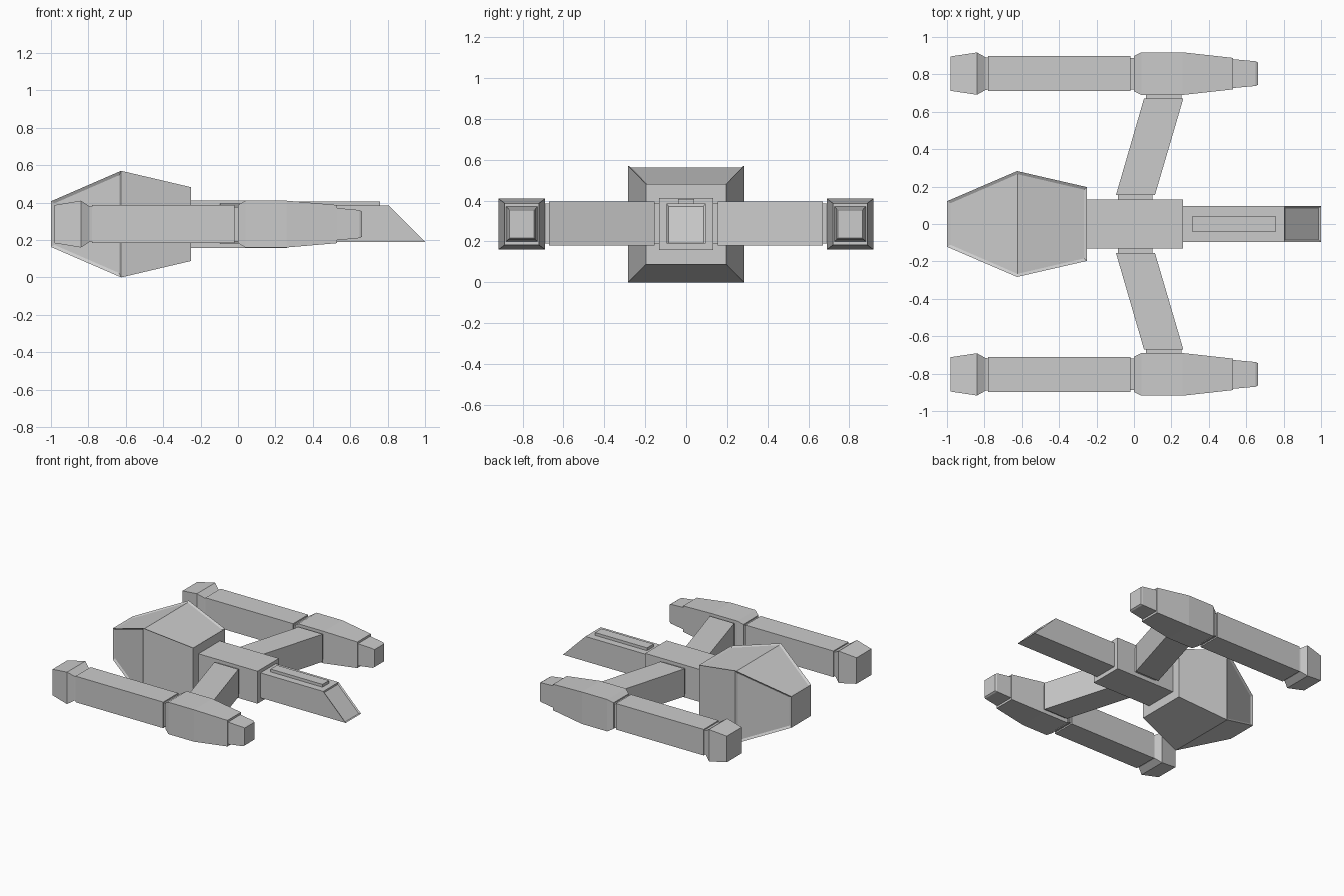
import bpy, bmesh
from mathutils import Vector

if "Cube" in bpy.data.objects:
    bpy.data.objects.remove(bpy.data.objects["Cube"])


def finish(name, bm):
    bmesh.ops.recalc_face_normals(bm, faces=bm.faces)
    mesh = bpy.data.meshes.new(name)
    bm.to_mesh(mesh)
    bm.free()
    ob = bpy.data.objects.new(name, mesh)
    bpy.context.collection.objects.link(ob)
    return ob


def loft(rings):
    """Skin a list of four-point rings and cap both ends."""
    bm = bmesh.new()
    vs = [[bm.verts.new(p) for p in r] for r in rings]
    for a, b in zip(vs, vs[1:]):
        for i in range(4):
            j = (i + 1) % 4
            bm.faces.new((a[i], a[j], b[j], b[i]))
    bm.faces.new(vs[0])
    bm.faces.new(vs[-1])
    bmesh.ops.recalc_face_normals(bm, faces=bm.faces)
    bm.normal_update()
    return bm


def x_loft(stations, y=0, z=0.285):
    """Rectangular sections along x: (x, half width, half height)."""
    return loft([[(x, y + sy * hy, z + sz * hz)
                  for sy, sz in ((-1, -1), (1, -1), (1, 1), (-1, 1))]
                 for x, hy, hz in stations])


def recess(bm, test, thickness=0.016, depth=0.01):
    faces = [f for f in bm.faces if test(f)]
    bmesh.ops.inset_region(bm, faces=faces, thickness=thickness, depth=-depth,
                           use_even_offset=True, use_boundary=True)
    bm.normal_update()


# Nose hull with recessed roof and front cheek panels
bm = x_loft([(-1, 0.122, 0.122), (-0.625, 0.283, 0.285), (-0.25, 0.197, 0.197)])
recess(bm, lambda f: f.normal.z > 0.7)
for s in (-1, 1):
    recess(bm, lambda f: f.normal.y * s > 0.7
           and f.calc_center_median().x < -0.64 and len(f.verts) == 4
           and f.calc_area() > 0.08)
finish("nose_hull", bm)

# Central neck block
finish("neck_block", x_loft([(-0.26, 0.132, 0.127), (0.262, 0.132, 0.127)]))

# Tail with sloped, recessed end
bm = loft([[(0.25, y, 0.19), (1.0, y, 0.19), (0.805, y, 0.385), (0.25, y, 0.385)]
           for y in (-0.095, 0.095)])
recess(bm, lambda f: f.normal.x > 0.5 and f.normal.z > 0.5, 0.01, 0.008)
finish("tail_boom", bm)

# Raised spine on the tail
finish("tail_spine", x_loft([(0.31, 0.04, 0.02), (0.76, 0.04, 0.02)], z=0.387))

pod_sections = [
    (-0.98, 0.092, 0.102), (-0.84, 0.113, 0.125), (-0.795, 0.088, 0.096),
    (-0.78, 0.085, 0.093), (-0.78, 0.093, 0.102), (-0.02, 0.093, 0.102),
    (-0.02, 0.084, 0.092), (0.0, 0.084, 0.092), (0.0, 0.094, 0.102),
    (0.04, 0.114, 0.125), (0.26, 0.114, 0.125), (0.53, 0.084, 0.102),
    (0.53, 0.077, 0.086), (0.65, 0.066, 0.075), (0.662, 0.06, 0.068)]

for s, side in ((-1, "front"), (1, "back")):
    # Engine pod
    finish(side + "_engine_pod", x_loft(pod_sections, y=0.804 * s))

    # Swept strut with slimmer joints at both ends
    def section(y, x0, x1, z0, z1):
        return [(x0, y * s, z0), (x1, y * s, z0), (x1, y * s, z1), (x0, y * s, z1)]
    finish(side + "_strut", loft([
        section(0.12, -0.085, 0.10, 0.19, 0.386),
        section(0.155, -0.085, 0.10, 0.19, 0.386),
        section(0.155, -0.096, 0.112, 0.18, 0.396),
        section(0.672, 0.054, 0.264, 0.18, 0.396),
        section(0.672, 0.064, 0.254, 0.19, 0.386),
        section(0.71, 0.064, 0.254, 0.19, 0.386)]))
